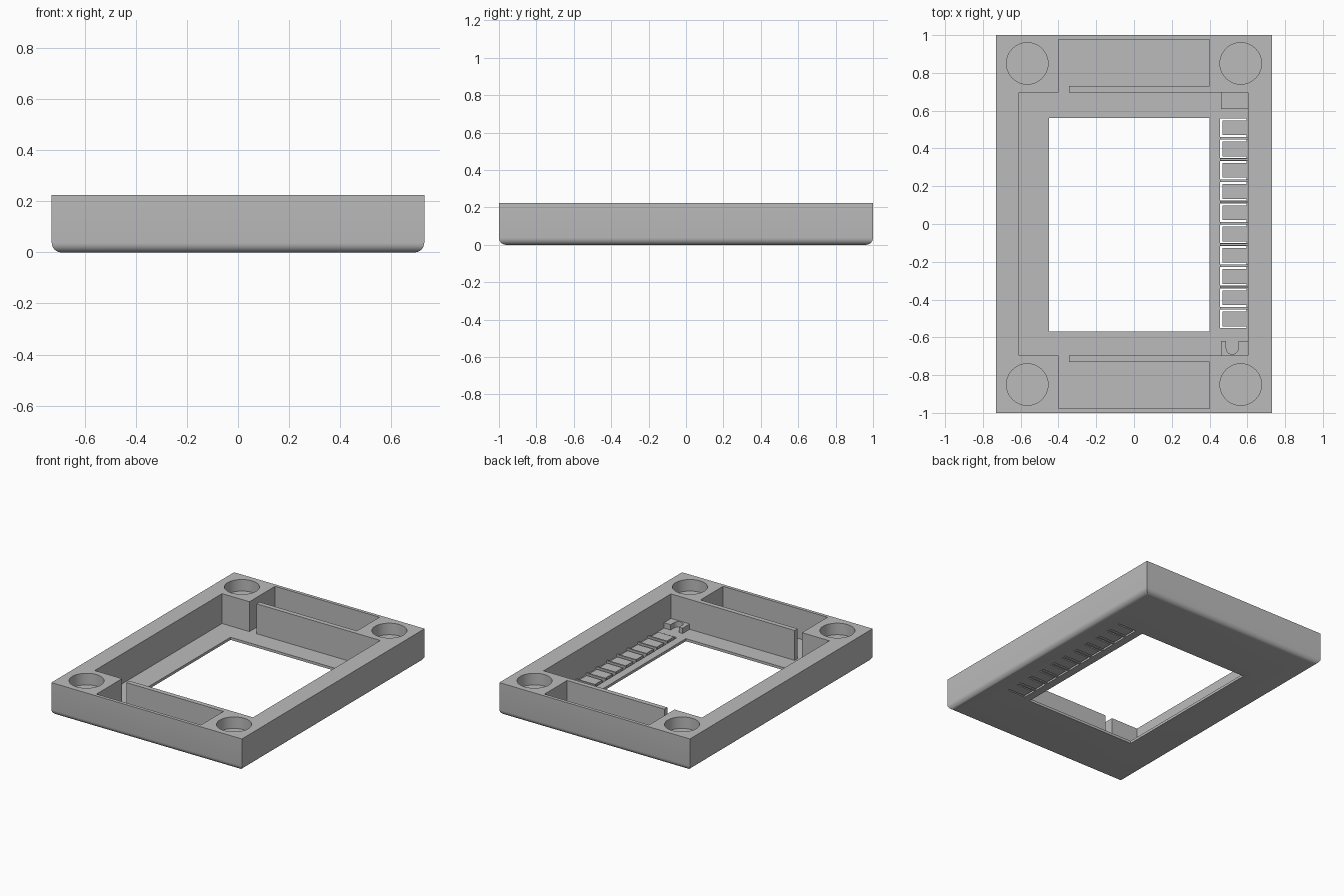
import bpy, bmesh, math

if "Cube" in bpy.data.objects:
    bpy.data.objects.remove(bpy.data.objects["Cube"])

HX, HY, TOP = 0.73, 1.0, 0.225   # outer half sizes and height
FLOOR = 0.018                    # thin base plate
PITCH, TABS = 0.1125, 10         # row of spring tabs

grey = bpy.data.materials.new("plain_grey")
grey.use_nodes = True
colour = (0.5, 0.5, 0.5, 1)
grey.diffuse_color = colour
grey.node_tree.nodes["Principled BSDF"].inputs["Base Color"].default_value = colour


def prism(bm, outline, z0, z1):
    """Extrude a flat outline from z0 to z1."""
    face = bm.faces.new([bm.verts.new((x, y, z0)) for x, y in outline])
    ext = bmesh.ops.extrude_face_region(bm, geom=[face])
    for v in ext["geom"]:
        if isinstance(v, bmesh.types.BMVert):
            v.co.z = z1


def rect(x0, x1, y0, y1):
    return [(x0, y0), (x1, y0), (x1, y1), (x0, y1)]


def circle(cx, cy, r, n=48):
    return [(cx + r * math.cos(math.tau * i / n),
             cy + r * math.sin(math.tau * i / n)) for i in range(n)]


def solid(name, outlines, z0, z1, bevel=0):
    bm = bmesh.new()
    for outline in outlines:
        prism(bm, outline, z0, z1)
    bmesh.ops.recalc_face_normals(bm, faces=bm.faces)
    if bevel:
        low = [e for e in bm.edges if all(v.co.z < z0 + 1e-4 for v in e.verts)]
        bmesh.ops.bevel(bm, geom=low, offset=bevel, segments=6,
                        profile=0.5, affect='EDGES')
    mesh = bpy.data.meshes.new(name)
    bm.to_mesh(mesh)
    bm.free()
    mesh.materials.append(grey)
    obj = bpy.data.objects.new(name, mesh)
    bpy.context.collection.objects.link(obj)
    return obj


def cut(target, cutter):
    cutter.hide_render = True
    mod = target.modifiers.new("cut", 'BOOLEAN')
    mod.operation, mod.solver, mod.object = 'DIFFERENCE', 'EXACT', cutter
    bpy.context.view_layer.objects.active = target
    bpy.ops.object.modifier_apply(modifier=mod.name)
    bpy.data.objects.remove(cutter)


# Tray body with rounded lower edges
tray = solid("tray", [rect(-HX, HX, -HY, HY)], 0, TOP, bevel=0.038)

# Main cavity with end pockets, leaving a cantilever wall at each end
half = [(0.603, 0.697), (-0.345, 0.697), (-0.345, 0.73), (0.40, 0.73),
        (0.40, 0.977), (-0.40, 0.977), (-0.40, 0.697), (-0.61, 0.697)]
cavity = half + [(x, -y) for x, y in reversed(half)]
cut(tray, solid("cavity_cutter", [cavity], FLOOR, TOP + 0.1))

# Window through the floor
cut(tray, solid("window_cutter", [rect(-0.45, 0.40, -0.57, 0.56)], -0.1, 0.1))

# Blind round sockets at the corners
sockets = [circle(sx * 0.565, sy * 0.85, 0.11) for sx in (-1, 1) for sy in (-1, 1)]
cut(tray, solid("socket_cutter", sockets, TOP - 0.08, TOP + 0.1))

# U-shaped slots that free each spring tab
centres = [0.51 - PITCH * i for i in range(TABS)]


def u_slot(c):
    a, b = 0.049, 0.039
    return [(0.455, c - a), (0.595, c - a), (0.595, c - b), (0.469, c - b),
            (0.469, c + b), (0.595, c + b), (0.595, c + a), (0.455, c + a)]


cut(tray, solid("slot_cutter", [u_slot(c) for c in centres], -0.1, 0.1))

bpy.ops.object.select_all(action='DESELECT')
tray.select_set(True)
bpy.context.view_layer.objects.active = tray
for p in tray.data.polygons:
    p.use_smooth = True
bpy.ops.object.shade_smooth_by_angle(angle=math.radians(30))

# Low ribs between the tabs
ribs = [rect(0.455, 0.603, c - PITCH / 2 - 0.006, c - PITCH / 2 + 0.006)
        for c in centres[:-1]]
solid("tab_ribs", ribs, FLOOR - 0.004, 0.032)

# Raised pad on each tab
solid("tab_pads", [rect(0.47, 0.59, c - 0.038, c + 0.038) for c in centres],
      FLOOR - 0.004, 0.024)

# Stop blocks at both ends of the row, the front one with a rounded notch
solid("back_block", [rect(0.46, 0.603, 0.61, 0.697)], FLOOR - 0.004, 0.055)
arc = [(0.52 + 0.032 * math.cos(t), -0.658 + 0.032 * math.sin(t))
       for t in [-math.pi * i / 10 for i in range(11)]]
notched = ([(0.603, -0.697), (0.603, -0.62), (0.552, -0.62)] + arc
           + [(0.488, -0.62), (0.46, -0.62), (0.46, -0.697)])
solid("front_block", [notched], FLOOR - 0.004, 0.055)
